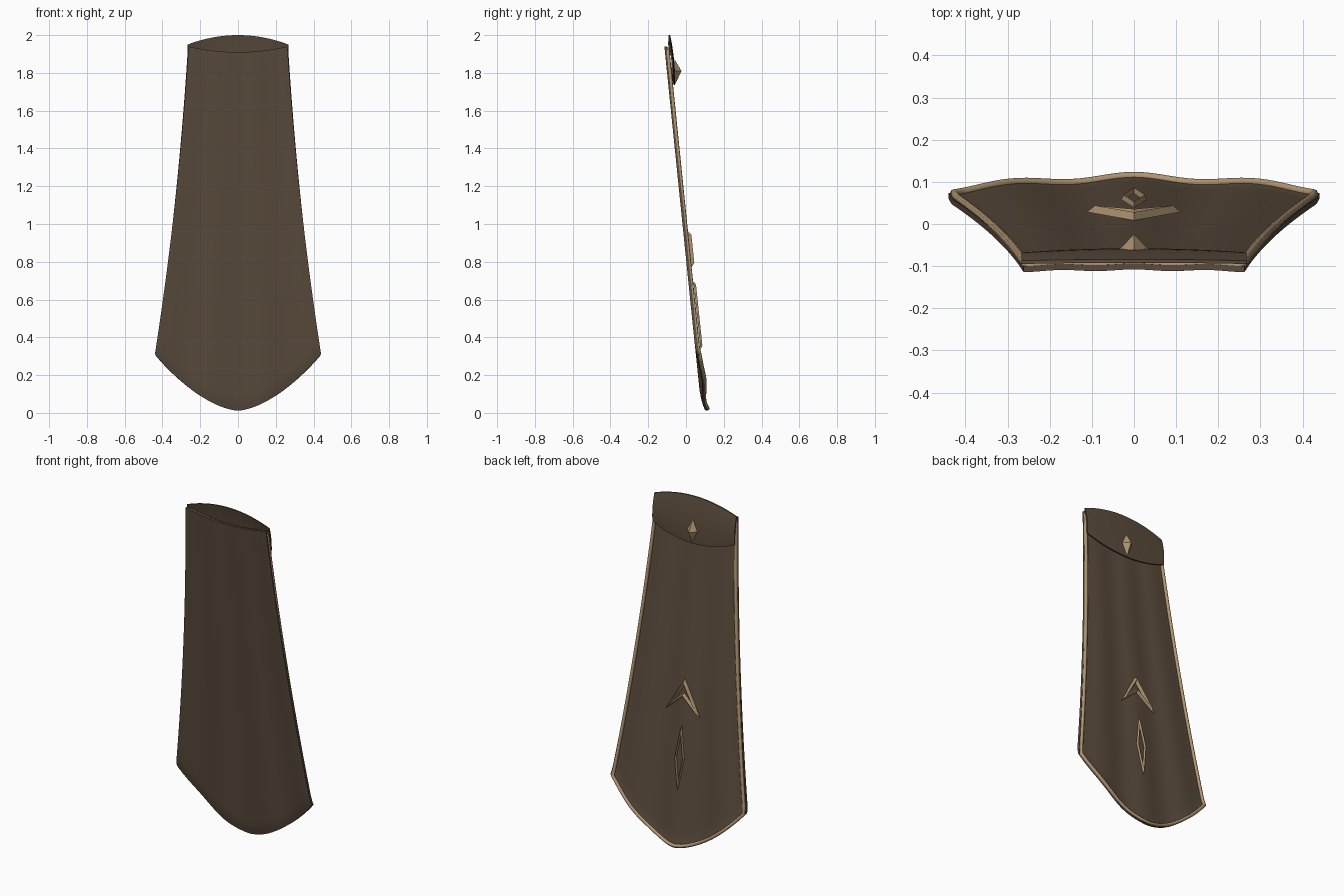
import bpy, bmesh, math

if "Cube" in bpy.data.objects:
    bpy.data.objects.remove(bpy.data.objects["Cube"])


def material(name, rgb):
    m = bpy.data.materials.new(name)
    m.diffuse_color = (*rgb, 1)
    m.use_nodes = True
    m.node_tree.nodes["Principled BSDF"].inputs["Base Color"].default_value = m.diffuse_color
    return m


BROWN = material("brown cloth", (0.105, 0.073, 0.047))
GOLD = material("dull gold", (0.43, 0.30, 0.165))


def finish(name, bm, mat, smooth=True):
    bmesh.ops.recalc_face_normals(bm, faces=bm.faces)
    me = bpy.data.meshes.new(name)
    bm.to_mesh(me)
    bm.free()
    ob = bpy.data.objects.new(name, me)
    bpy.context.collection.objects.link(ob)
    me.materials.append(mat)
    bpy.context.view_layer.objects.active = ob
    ob.select_set(True)
    if smooth:
        bpy.ops.object.shade_smooth_by_angle(angle=math.radians(40))
    ob.select_set(False)
    return ob


def sheet(name, func, nu, nv, thick):
    """Closed cloth sheet from a function of u in -1..1 and v in 0..1."""
    bm = bmesh.new()
    layers = []
    for off in (-thick / 2, thick / 2):
        rows = []
        for j in range(nv + 1):
            row = []
            for i in range(nu + 1):
                x, y, z = func(2 * i / nu - 1, j / nv)
                row.append(bm.verts.new((x, y + off, z)))
            rows.append(row)
        layers.append(rows)
        for j in range(nv):
            for i in range(nu):
                bm.faces.new((rows[j][i], rows[j][i + 1], rows[j + 1][i + 1], rows[j + 1][i]))
    a, b = layers

    def rim(r):
        return r[0] + [q[-1] for q in r[1:]] + r[-1][-2::-1] + [q[0] for q in r[-2:0:-1]]
    ra, rb = rim(a), rim(b)
    for k in range(len(ra)):
        n = (k + 1) % len(ra)
        bm.faces.new((ra[k], ra[n], rb[n], rb[k]))
    return finish(name, bm, BROWN)


def tube_loop(name, pts, r):
    """Closed round cord through the points."""
    cu = bpy.data.curves.new(name, 'CURVE')
    cu.dimensions = '3D'
    cu.bevel_depth = r
    cu.bevel_resolution = 2
    sp = cu.splines.new('POLY')
    sp.points.add(len(pts) - 1)
    for p, co in zip(sp.points, pts):
        p.co = (*co, 1)
    sp.use_cyclic_u = True
    cu.materials.append(GOLD)
    ob = bpy.data.objects.new(name, cu)
    bpy.context.collection.objects.link(ob)
    bpy.context.view_layer.objects.active = ob
    ob.select_set(True)
    bpy.ops.object.convert(target='MESH')
    bpy.context.object.select_set(False)


# Cape: widens downwards, pointed hem, soft vertical folds
def cape_point(u, v):
    zb = 0.012 + 0.298 * abs(u) ** 1.6 * (1 - 0.12 * (1 - abs(u)))
    zt = 1.91 + 0.03 * u * u
    z = zb + (zt - zb) * v
    w = 0.262 + 0.178 * (1 - v) - 0.075 * v * (1 - v)
    y = 0.097 - 0.1045 * z + 0.006 * math.cos(3 * math.pi * u) * (1 - 0.7 * v)
    y += 0.008 * max(0, 1 - v / 0.04) ** 2
    return u * w, y, z


sheet("cape", cape_point, 48, 60, 0.014)

# Gold cord along the back of every cape edge
N = 40
edge = [(2 * i / N - 1, 0) for i in range(N)] + [(1, j / N) for j in range(N)]
edge += [(1 - 2 * i / N, 1) for i in range(N)] + [(-1, 1 - j / N) for j in range(N)]
cord = []
for u, v in edge:
    x, y, z = cape_point(u * 0.974, 0.006 + v * 0.988)
    cord.append((x, y + 0.008, z))
tube_loop("edge_trim", cord, 0.01)


# Folded collar flap standing behind the top edge
def flap_point(u, v):
    c = 1 - u * u
    zb, zt = 1.79 - 0.055 * c, 1.95 + 0.05 * c
    y = -0.073 + 0.011 * c - (0.018 + 0.008 * c) * v + 0.032 * v * (1 - v)
    return 0.267 * u, y, zb + (zt - zb) * v


sheet("collar_flap", flap_point, 32, 12, 0.008)

# Faceted diamond clasp on the flap
bm = bmesh.new()
ring = [bm.verts.new(p) for p in ((0, -0.062, 1.73), (0.036, -0.062, 1.81),
                                  (0, -0.062, 1.875), (-0.036, -0.062, 1.81))]
tip = bm.verts.new((0, -0.024, 1.81))
bm.faces.new(ring)
for k in range(4):
    bm.faces.new((ring[k], ring[(k + 1) % 4], tip))
finish("diamond_clasp", bm, GOLD, smooth=False)


# Open ornament frames with a ridged cross-section
def frame(name, outline, inner, lift, height):
    bm = bmesh.new()
    rings = []
    for t, h in ((0, 0), (0.5, height), (1, 0)):
        rings.append([])
        for (x0, z0), (x1, z1) in zip(outline, inner):
            x, z = x0 + (x1 - x0) * t, z0 + (z1 - z0) * t
            rings[-1].append(bm.verts.new((x, 0.097 - 0.1045 * z + lift + h, z)))
    n = len(outline)
    for a, b in ((0, 1), (1, 2), (2, 0)):
        for k in range(n):
            m = (k + 1) % n
            bm.faces.new((rings[a][k], rings[a][m], rings[b][m], rings[b][k]))
    finish(name, bm, GOLD, smooth=False)


frame("arrow_ornament",
      [(0, 0.965), (0.112, 0.77), (0, 0.865), (-0.112, 0.77)],
      [(0, 0.925), (0.073, 0.818), (0, 0.885), (-0.073, 0.818)], 0.012, 0.018)
frame("long_diamond_ornament",
      [(0, 0.70), (0.03, 0.52), (0, 0.335), (-0.03, 0.52)],
      [(0, 0.655), (0.021, 0.52), (0, 0.38), (-0.021, 0.52)], 0.015, 0.012)
